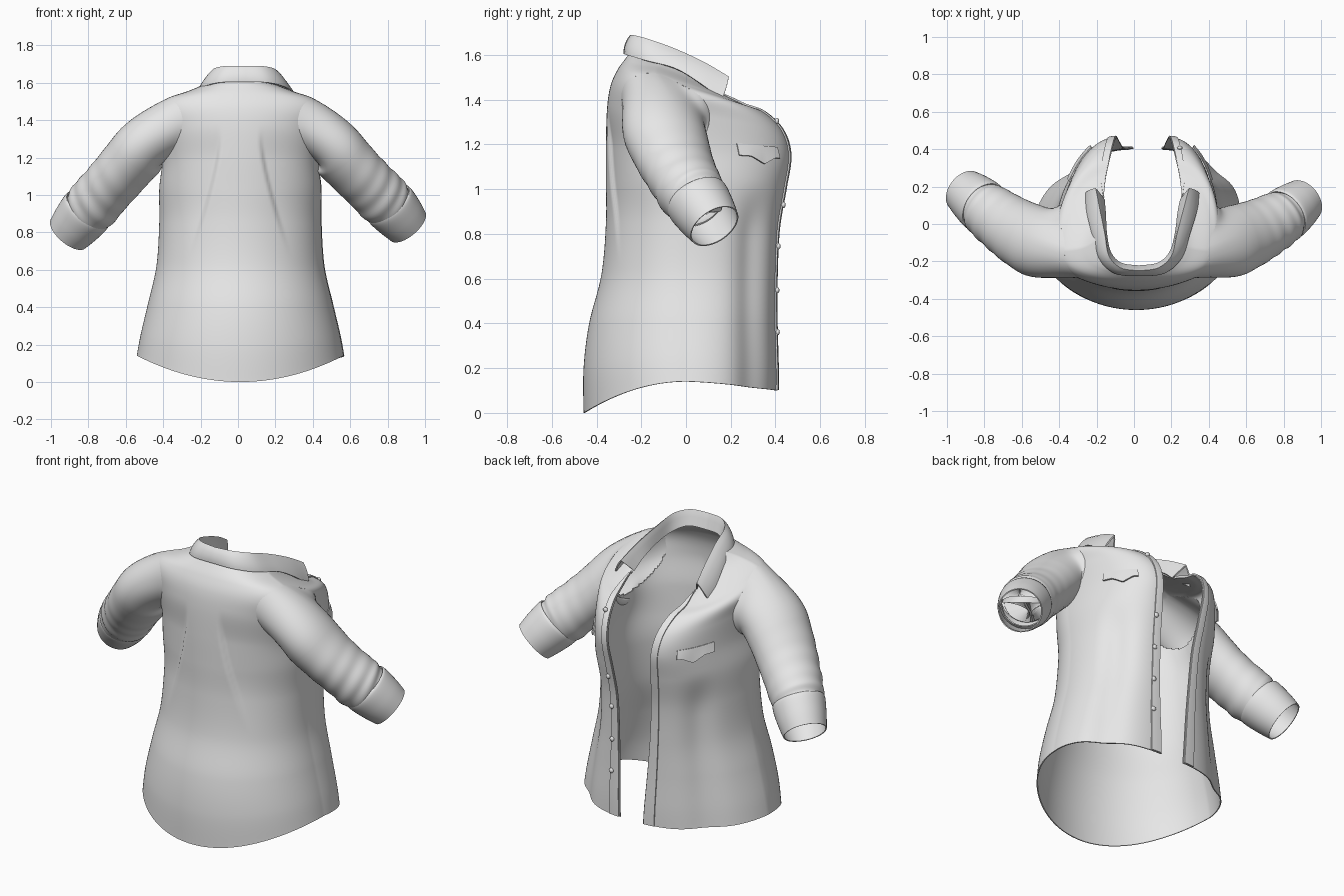
import bpy, bmesh, math
from mathutils import Vector

if "Cube" in bpy.data.objects:
    bpy.data.objects.remove(bpy.data.objects["Cube"])

fabric = bpy.data.materials.new("light_grey_fabric")
fabric.diffuse_color = (0.8, 0.8, 0.8, 1)
fabric.use_nodes = True
fabric.node_tree.nodes["Principled BSDF"].inputs["Base Color"].default_value = fabric.diffuse_color


def cat(pts, v):
    """Smooth interpolation through a list of tuples at position v."""
    n = len(pts) - 1
    v = min(max(v, 0), n)
    i = min(int(v), n - 1)
    f = v - i
    a, b, c, d = (pts[min(max(k, 0), n)] for k in (i - 1, i, i + 1, i + 2))
    return [0.5 * (2 * q + (r - p) * f + (2 * p - 5 * q + 4 * r - s) * f * f
                   + (3 * q - p - 3 * r + s) * f ** 3) for p, q, r, s in zip(a, b, c, d)]


def smooth(x):
    x = min(max(x, 0), 1)
    return x * x * (3 - 2 * x)


def finish(ob, thick=0.0):
    bpy.ops.object.select_all(action='DESELECT')
    ob.select_set(True)
    bpy.context.view_layer.objects.active = ob
    if thick:
        m = ob.modifiers.new("thickness", 'SOLIDIFY')
        m.thickness, m.offset = thick, 0
        bpy.ops.object.modifier_apply(modifier=m.name)
    bpy.ops.object.shade_smooth_by_angle(angle=math.radians(50))


def grid(name, rows, closed=False, thick=0.0, skip=None):
    """Skin a list of point rows, leaving out faces where skip(i, j) is true."""
    bm = bmesh.new()
    vs = [[bm.verts.new(p) for p in r] for r in rows]
    n = len(rows[0])
    for i, (r0, r1) in enumerate(zip(vs, vs[1:])):
        for j in range(n if closed else n - 1):
            k = (j + 1) % n
            if not (skip and skip(i + 0.5, j + 0.5)):
                bm.faces.new((r0[j], r0[k], r1[k], r1[j]))
    bmesh.ops.delete(bm, geom=[v for v in bm.verts if not v.link_faces], context='VERTS')
    me = bpy.data.meshes.new(name)
    bm.to_mesh(me)
    bm.free()
    me.materials.append(fabric)
    ob = bpy.data.objects.new(name, me)
    bpy.context.collection.objects.link(ob)
    finish(ob, thick)
    return ob


# Body rings, hem to neck: z back, z side, z front, y back, half width, y side, y front, half gap
RINGS = [
    (0.00, 0.14, 0.10, -0.455, 0.550, 0.00, 0.405, 0.075),
    (0.20, 0.25, 0.21, -0.455, 0.530, 0.00, 0.405, 0.080),
    (0.40, 0.42, 0.40, -0.430, 0.490, 0.00, 0.400, 0.090),
    (0.62, 0.62, 0.60, -0.375, 0.445, 0.00, 0.400, 0.100),
    (0.85, 0.85, 0.82, -0.355, 0.430, 0.00, 0.410, 0.110),
    (1.03, 1.03, 1.00, -0.355, 0.430, -0.02, 0.440, 0.125),
    (1.20, 1.18, 1.15, -0.355, 0.415, -0.05, 0.462, 0.140),
    (1.36, 1.34, 1.26, -0.350, 0.425, -0.09, 0.430, 0.155),
    (1.46, 1.45, 1.34, -0.335, 0.440, -0.12, 0.350, 0.175),
    (1.53, 1.51, 1.375, -0.305, 0.395, -0.14, 0.260, 0.195),
    (1.58, 1.55, 1.41, -0.270, 0.285, -0.125, 0.185, 0.205),
    (1.61, 1.58, 1.43, -0.245, 0.210, -0.08, 0.130, 0.210),
]


def body(t, v):
    """Body surface: t = 0 back centre, +-1 front edges; v = ring position."""
    zb, zs, zf, yb, w, ys, yf, gap = cat(RINGS, v)
    side = 1 if t >= 0 else -1
    ang = min(abs(t), 1) * math.pi
    s, c = math.sin(ang), math.cos(ang)
    if c >= 0:
        # broad, flatter upper back
        cy = c ** (1 - 0.2 * smooth((v - 4) / 3))
        x, y, z = side * w * s, ys + (yb - ys) * cy, zs + (zb - zs) * c * c
        # raised panel between the two back pleats
        xc = 0.12 + 0.15 * max(0, (1.3 - z) / 0.6) ** 1.4
        amt = smooth((z - 0.65) / 0.35) * smooth((1.38 - z) / 0.2)
        y += 0.018 * amt * (1 - smooth((xc - abs(x)) / 0.025)) * c
    else:
        x = side * (gap + (w - gap) * s) - (0.06 - 0.025 * smooth(v / 5)) * c
        power = 1.5 - 0.4 * smooth((v - 7) / 2)
        y, z = ys - (yf - ys) * c, zs + (zf - zs) * (-c) ** power
        # shallow drape below the bust
        k = 0.025 * math.exp(-((abs(t) - 0.76) / 0.07) ** 2) * smooth((5.2 - v) / 1.5)
        x, y = x - side * k * s, y + k * c
    return Vector((x + 0.012, y, z))


def raised(t, v, h):
    """Point lifted off the body surface by h."""
    e = 0.004
    p = body(t, v)
    n = (body(t, v + e) - body(t, v - e)).cross(body(t + e, v) - body(t - e, v)).normalized()
    if n.dot(Vector((p.x, p.y, 0))) < 0:
        n.negate()
    return p + n * h


# Armhole outline on the body surface
ARM_V, ARM_H = 7.55, 1.6


def armhole(q, side):
    c = math.cos(q)
    return body(side * (0.5 - c * (0.25 if c > 0 else 0.13)), ARM_V + ARM_H * math.sin(q))


def in_armhole(i, j):
    t, v = abs(-1 + 2 * j / 240), N * i / 140
    a = (0.5 - t) / (0.25 if t < 0.5 else 0.13)
    return a * a + ((v - ARM_V) / ARM_H) ** 2 < 0.95


N = len(RINGS) - 1
grid("shirt_body", [[body(-1 + 2 * j / 240, N * i / 140) for j in range(241)]
                    for i in range(141)], thick=0.006, skip=in_armhole)

for side, label in ((1, "right"), (-1, "left")):
    # button band along the front edge
    grid(label + "_placket", [[raised(side * (0.952 + 0.044 * j / 4), 0.03 + (N - 0.3) * i / 70, 0.006)
                               for j in range(5)] for i in range(71)], thick=0.008)

    # pointed pocket flap
    def flap(i, j):
        a = j / 16
        bottom = 5.88 - 0.22 * max(0, 1 - abs(a - 0.55) / 0.3)
        return raised(side * (0.685 + 0.165 * a), 6.25 + (bottom - 6.25) * i / 6, 0.005 + 0.012 * i / 6)
    grid(label + "_pocket_flap", [[flap(i, j) for j in range(17)] for i in range(7)], thick=0.008)

# buttons on the right band
for v in (1.8, 2.75, 3.65, 4.6, 7.4):
    bpy.ops.mesh.primitive_uv_sphere_add(segments=16, ring_count=8, radius=0.014,
                                         location=raised(0.96, v, 0.012))
    ob = bpy.context.object
    ob.name = "button"
    ob.scale.y = 0.7
    ob.data.materials.append(fabric)
    finish(ob)


def tube(secs, side, steps, wrinkle):
    """Rows of an elliptical tube through (x, y, z, height radius, depth radius) sections."""
    rows, n = [], len(secs) - 1
    for i in range(steps + 1):
        v = n * i / steps
        x, y, z, ra, rb = cat(secs, v)
        lo, hi = cat(secs, v - 0.05)[:3], cat(secs, v + 0.05)[:3]
        d = (Vector(hi) - Vector(lo)).normalized()
        a = d.cross(Vector((0, 0, 1))).normalized()
        b = a.cross(d)
        k = smooth((x - 0.5) / 0.4)
        row = []
        for j in range(48):
            q = 2 * math.pi * j / 48
            # soft folds that gather toward the elbow
            f = 1 + wrinkle * k * math.sin(v * 8 + 2 * math.sin(q)) * (0.6 + 0.4 * math.cos(q))
            p = Vector((x, y, z)) + (a * rb * math.cos(q) + b * ra * math.sin(q)) * f
            if side < 0:
                p = Vector((-p.x, p.y + 0.05 * k, p.z - 0.04 * k))
            row.append(p)
        rows.append(row)
    return rows


def shoulder(first, second, side):
    """Rows blending from the armhole outline into the first sleeve ring."""
    rows, n = [], 12
    for i in range(n):
        f = i / n
        row = []
        for j, (p1, p2) in enumerate(zip(first, second)):
            q = 2 * math.pi * j / 48
            p0 = armhole(q, side)
            gap = (p1 - p0).length
            t1 = (p2 - p1).normalized() * gap
            t0 = (p1 - p0) + Vector((side * 0.04, 0, 0.05 * max(0, math.sin(q))))
            row.append(p0 * (2 * f ** 3 - 3 * f * f + 1) + t0 * (f ** 3 - 2 * f * f + f)
                       + p1 * (3 * f * f - 2 * f ** 3) + t1 * (f ** 3 - f * f))
        rows.append(row)
    return rows


SLEEVE = [(0.545, -0.085, 1.215, 0.148, 0.185), (0.63, -0.05, 1.125, 0.142, 0.172),
          (0.71, -0.01, 1.045, 0.140, 0.158), (0.780, 0.03, 0.975, 0.143, 0.146),
          (0.825, 0.062, 0.935, 0.122, 0.125)]
CUFF = [(0.800, 0.045, 0.960, 0.115, 0.118), (0.807, 0.050, 0.950, 0.140, 0.142),
        (0.860, 0.090, 0.890, 0.133, 0.133), (0.907, 0.127, 0.835, 0.118, 0.117)]
for side, label in ((1, "right"), (-1, "left")):
    rows = tube(SLEEVE, side, 40, 0.03)
    grid(label + "_sleeve", shoulder(rows[0], rows[1], side) + rows, closed=True, thick=0.006)
    grid(label + "_cuff", tube(CUFF, side, 18, 0.0), closed=True, thick=0.006)

# Collar half profiles, back centre to front tip
STAND = [(0, -0.225, 1.60), (0.10, -0.21, 1.60), (0.16, -0.15, 1.575),
         (0.185, -0.05, 1.54), (0.195, 0.06, 1.49), (0.205, 0.13, 1.43)]
TOP = [(0, -0.25, 1.685), (0.10, -0.235, 1.685), (0.168, -0.17, 1.668),
       (0.195, -0.05, 1.625), (0.225, 0.08, 1.565), (0.25, 0.19, 1.50)]
LEAF = [(0, -0.275, 1.605), (0.13, -0.262, 1.60), (0.22, -0.18, 1.575),
        (0.26, -0.05, 1.54), (0.29, 0.06, 1.475), (0.305, 0.16, 1.40)]


def collar_row(a, b, f, bulge):
    row = []
    for j in range(-30, 31):
        u = abs(j) / 6
        p = Vector(cat(a, u)).lerp(Vector(cat(b, u)), f)
        out = Vector((p.x, p.y - 0.02, 0)).normalized()
        p += out * bulge * 4 * f * (1 - f)
        row.append(Vector((p.x * (1 if j >= 0 else -1) + 0.025 + 0.004 * u, p.y, p.z)))
    return row


grid("collar", [collar_row(STAND, TOP, i / 5, 0.0) for i in range(5)]
     + [collar_row(TOP, LEAF, i / 6, 0.008) for i in range(7)], thick=0.008)
